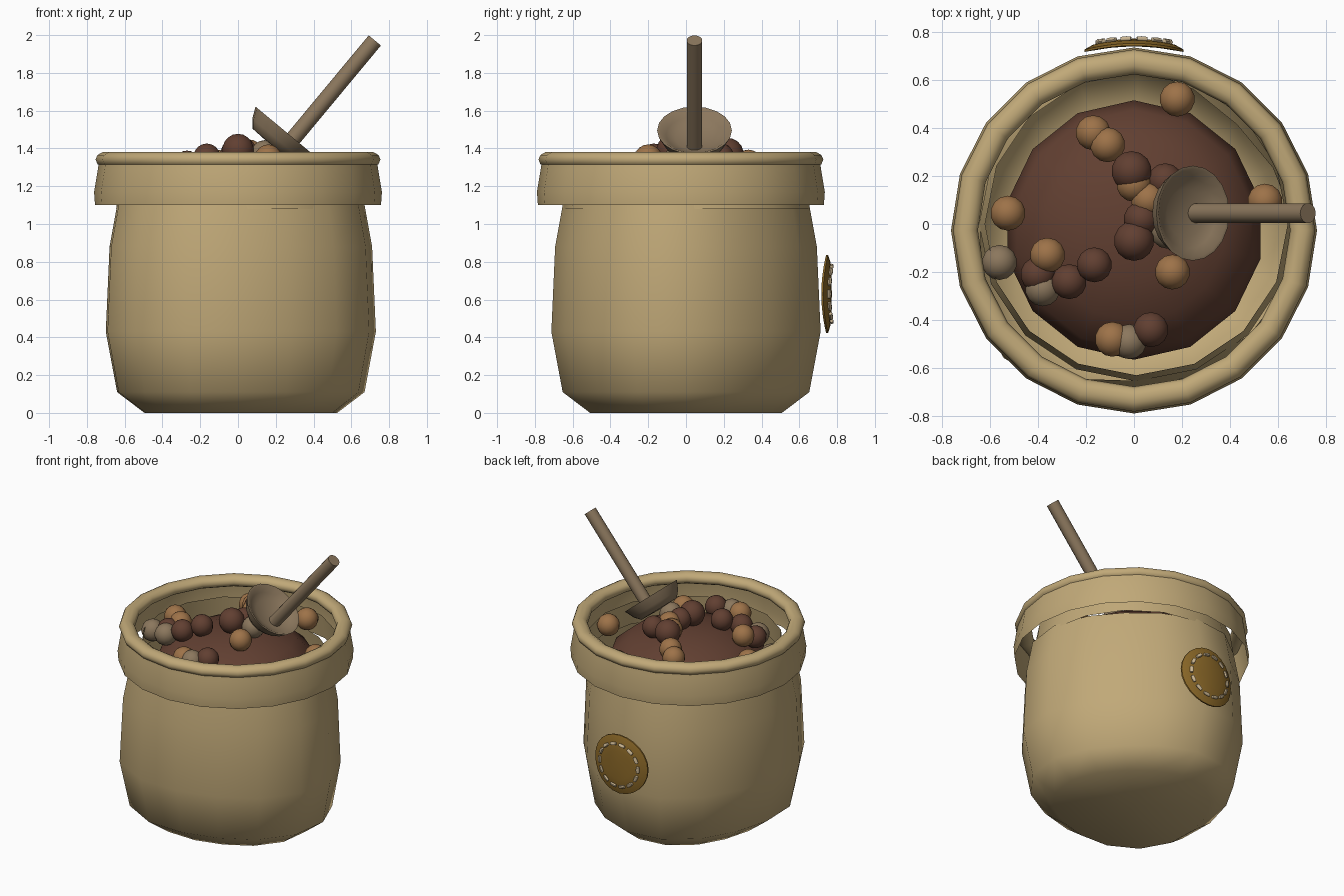
import bpy, bmesh, math
from mathutils import Vector

if "Cube" in bpy.data.objects:
    bpy.data.objects.remove(bpy.data.objects["Cube"])


def mat(name, rgb):
    m = bpy.data.materials.new(name)
    m.diffuse_color = (*rgb, 1)
    m.use_nodes = True
    m.node_tree.nodes["Principled BSDF"].inputs["Base Color"].default_value = m.diffuse_color
    return m


BURLAP = mat("burlap_beige", (0.53, 0.395, 0.188))
WOOD = mat("grey_brown_wood", (0.26, 0.185, 0.11))
DARK = mat("dark_brown", (0.12, 0.05, 0.031))
TAN = mat("nut_orange_brown", (0.34, 0.17, 0.066))
GOLD = mat("badge_gold", (0.27, 0.145, 0.022))
THREAD = mat("thread_cream", (0.60, 0.47, 0.29))


def finish(bm, name, material, angle=60):
    bmesh.ops.recalc_face_normals(bm, faces=bm.faces)
    me = bpy.data.meshes.new(name)
    bm.to_mesh(me)
    bm.free()
    ob = bpy.data.objects.new(name, me)
    bpy.context.collection.objects.link(ob)
    me.materials.append(material)
    bpy.ops.object.select_all(action='DESELECT')
    ob.select_set(True)
    bpy.context.view_layer.objects.active = ob
    bpy.ops.object.shade_smooth_by_angle(angle=math.radians(angle))
    return ob


def lathe(name, profile, sides, material, centre=(0, 0, 0), axis=(0, 0, 1),
          closed=False, turn=0.0, angle=60, warp=None):
    """Spin (radius, height) points round an axis; radius 0 makes a pole."""
    bm = bmesh.new()
    q = Vector((0, 0, 1)).rotation_difference(Vector(axis).normalized())
    rings = []
    for r, h in profile:
        n = 1 if r == 0 else sides
        ring = []
        for i in range(n):
            a = 2 * math.pi * i / sides + turn
            p = Vector((r * math.cos(a), r * math.sin(a), h))
            p = q @ p + Vector(centre)
            ring.append(bm.verts.new(warp(p) if warp else p))
        rings.append(ring)
    pairs = list(zip(rings, rings[1:]))
    if closed:
        pairs.append((rings[-1], rings[0]))
    for a, b in pairs:
        for i in range(sides):
            j = (i + 1) % sides
            if len(a) == 1:
                bm.faces.new((a[0], b[i], b[j]))
            elif len(b) == 1:
                bm.faces.new((a[i], a[j], b[0]))
            else:
                bm.faces.new((a[i], a[j], b[j], b[i]))
    return finish(bm, name, material, angle)


def slump(p):
    """Sack sags to the front left and is flatter at the back right."""
    a = math.atan2(p.y, p.x)
    k = 1 - 0.105 * math.sin(2 * a) * math.cos(a - math.pi / 4)
    return Vector((p.x * k, p.y * k, p.z))


def wrap(p):
    """Bend the badge round the sack."""
    return Vector((p.x, p.y - 0.6 * p.x * p.x, p.z))


# Sack body, open at the top
lathe("sack_body", [(0, 0), (0.51, 0), (0.655, 0.11), (0.715, 0.43),
                    (0.695, 0.88), (0.655, 1.1)],
      16, BURLAP, (0.015, 0, 0), warp=slump)
lathe("sack_neck", [(0.655, 1.08), (0.63, 1.25)], 16, BURLAP, (0.01, 0, 0))

# Folded cuff and rolled rim
lathe("sack_cuff", [(0.735, 1.34), (0.742, 1.29), (0.762, 1.17), (0.757, 1.1)],
      20, BURLAP, (0, -0.027, 0), turn=math.pi / 2)
roll = [(0.702 + 0.052 * math.cos(k * math.pi / 5),
         1.341 + 0.041 * math.sin(k * math.pi / 5)) for k in range(10)]
lathe("sack_rim_roll", roll, 20, BURLAP, (0, -0.027, 0),
      closed=True, turn=math.pi / 2)

# Heap filling the sack
lathe("filling_heap", [(0, 1.33), (0.2, 1.31), (0.38, 1.25), (0.5, 1.15),
                       (0.54, 1.04), (0.5, 0.93), (0, 0.88)],
      14, DARK, (0, -0.025, 0), turn=math.pi / 2)

# Loose balls on the heap
BALLS = {
    TAN: [(0.18, 0.52), (-0.17, 0.38), (-0.11, 0.33), (0.0, 0.165), (0.06, 0.1),
          (-0.525, 0.045), (-0.36, -0.13), (0.16, -0.2), (-0.09, -0.48), (0.545, 0.095)],
    DARK: [(-0.01, 0.22), (0.13, 0.18), (0.03, 0.02), (0, -0.07), (-0.165, -0.17),
           (-0.27, -0.24), (-0.4, -0.21), (0.07, -0.44)],
    WOOD: [(-0.56, -0.16), (-0.38, -0.27), (-0.02, -0.49), (0.14, -0.03)],
}
for m, spots in BALLS.items():
    for i, (x, y) in enumerate(spots):
        big = m is DARK and i in (0, 3)
        z = 1.38 - 0.5 * (x * x + y * y) + (0.015 if big else 0)
        bm = bmesh.new()
        bmesh.ops.create_uvsphere(bm, u_segments=14, v_segments=9,
                                  radius=0.085 if big else 0.074)
        bmesh.ops.translate(bm, verts=bm.verts, vec=(x, y, z))
        finish(bm, f"ball_{m.name}_{i + 1}", m)

# Scoop: shallow bowl with a handle rising from its middle
AXIS = (0.64, 0, 0.77)
lathe("scoop_bowl", [(0, -0.105), (0.135, -0.1), (0.17, -0.06), (0.198, 0),
                     (0.185, 0), (0.15, -0.03), (0.1, -0.05), (0, -0.06)],
      20, WOOD, (0.245, 0.045, 1.495), AXIS, angle=50)
lathe("scoop_handle", [(0, 0), (0.042, 0), (0.042, 0.75), (0, 0.75)],
      14, WOOD, (0.245, 0.045, 1.395), AXIS, angle=50)

# Round badge on the back, with a ring of stitches
lathe("back_badge", [(0, 0), (0.1, 0), (0.207, 0.002), (0.207, 0.012),
                     (0.17, 0.024), (0.1, 0.03), (0, 0.032)],
      24, GOLD, (0, 0.74, 0.63), (0, 1, 0), angle=40, warp=wrap)
N = 14
for k in range(N):
    a = 2 * math.pi * k / N
    c = (0.15 * math.cos(a), 0.772, 0.63 + 0.15 * math.sin(a))
    lathe(f"badge_stitch_{k + 1}", [(0, -0.024), (0.01, -0.021), (0.012, 0),
                                    (0.01, 0.021), (0, 0.024)],
          6, THREAD, c, (-math.sin(a), 0, math.cos(a)), warp=wrap)
